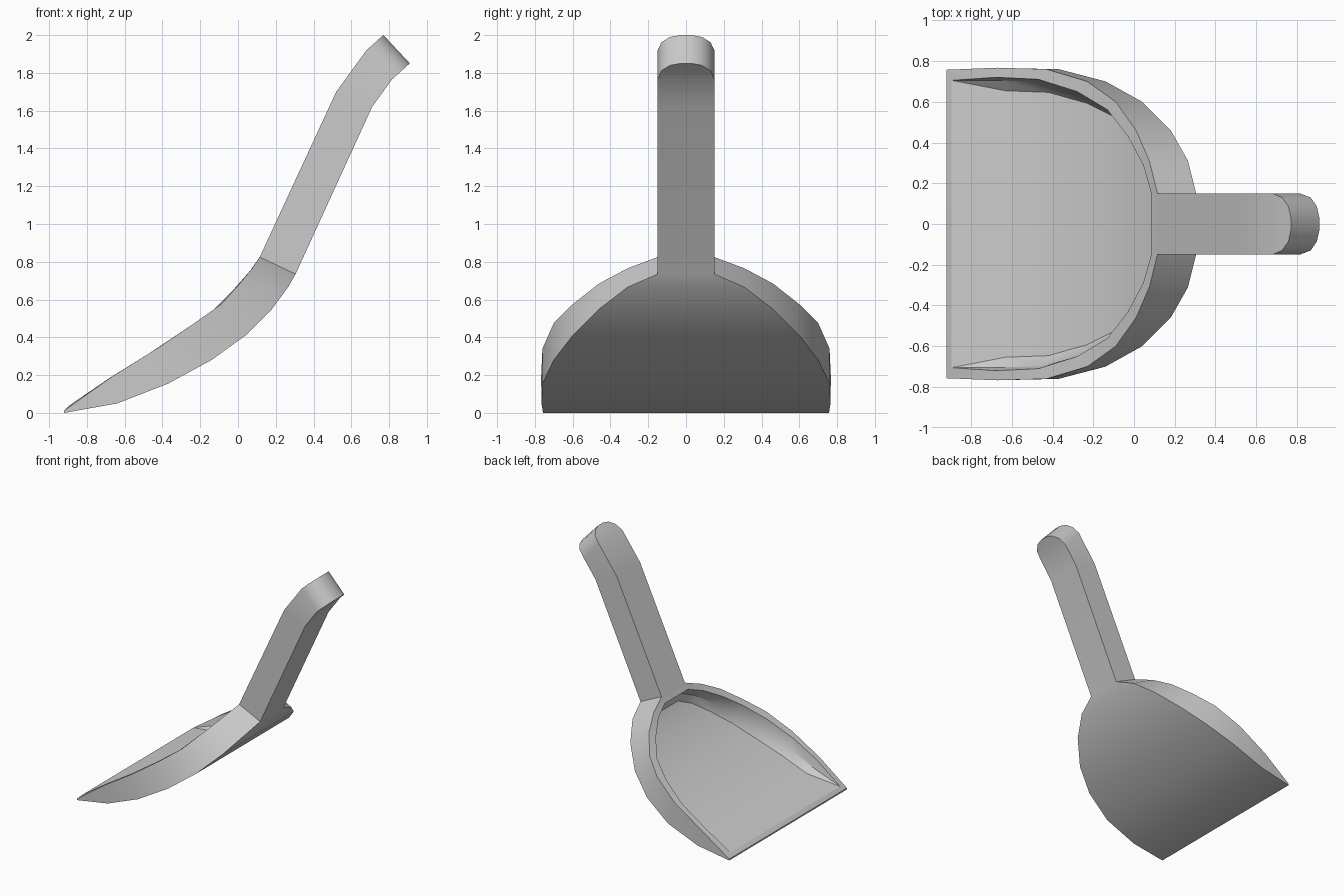
import bpy, bmesh
from mathutils import Vector

if "Cube" in bpy.data.objects:
    bpy.data.objects.remove(bpy.data.objects["Cube"])

# Half outlines (x, y, z) from the front lip round to the handle root
BOTTOM = [(-.92, .757, 0), (-.64, .765, .05), (-.37, .76, .155), (-.14, .70, .28),
          (.04, .60, .41), (.18, .46, .55), (.265, .31, .665), (.305, .15, .735)]
RIM = [(-.92, .757, .012), (-.67, .767, .19), (-.43, .76, .34), (-.23, .70, .475),
       (-.09, .60, .575), (.01, .46, .685), (.075, .31, .765), (.115, .15, .825)]
INNER = [(-.895, .705, .038), (-.68, .72, .185), (-.47, .71, .315), (-.28, .65, .44),
         (-.13, .56, .545), (-.03, .43, .645), (.045, .29, .725), (.085, .15, .78)]
# Handle stations: upper x, z, lower x, z, half width
HANDLE = [(.52, 1.70, .71, 1.62, .15), (.68, 1.92, .815, 1.765, .15),
          (.727, 1.962, .867, 1.812, .13), (.758, 1.99, .898, 1.84, .085),
          (.77, 2.0, .91, 1.85, .03)]

bm = bmesh.new()


def u_loop(half):
    """Vertices along the half outline, then back along its mirror image."""
    pts = [Vector(p) for p in half]
    pts += [Vector((p.x, -p.y, p.z)) for p in reversed(pts)]
    return [bm.verts.new(p) for p in pts]


def bridge(a, b, skip=None):
    for i in range(len(a) - 1):
        if i != skip:
            bm.faces.new((a[i], a[i + 1], b[i + 1], b[i]))


def fill_across(loop):
    """Cross strips joining each side of an outline to its mirror."""
    n = len(loop)
    for i in range(n // 2 - 1):
        bm.faces.new((loop[i], loop[i + 1], loop[n - 2 - i], loop[n - 1 - i]))


def sunk(frac, inset):
    """Cavity outline pushed down the wall direction and drawn inwards."""
    centre = Vector((-.35, 0, .17))
    out = [INNER[0]]
    for b, r, p in list(zip(BOTTOM, RIM, INNER))[1:]:
        q = Vector(p) + (Vector(b) - Vector(r)) * frac
        out.append(tuple(q.lerp(centre, inset)))
    return out


# Pan shell: underside, outer wall, rim, cavity wall and floor
bottom, rim, inner = u_loop(BOTTOM), u_loop(RIM), u_loop(INNER)
wall, floor = u_loop(sunk(.45, .02)), u_loop(sunk(.72, .09))
mid = len(BOTTOM) - 1
bridge(bottom, rim, skip=mid)      # leave the handle root open
bridge(rim, inner)
bridge(inner, wall)
bridge(wall, floor)
fill_across(bottom)
fill_across(floor)

# Front lip
bm.faces.new((bottom[0], bottom[-1], rim[-1], rim[0]))
bm.faces.new((rim[0], rim[-1], inner[-1], inner[0]))

# Handle lofted from the open root
ring = [rim[mid], rim[mid + 1], bottom[mid + 1], bottom[mid]]
for ux, uz, lx, lz, w in HANDLE:
    new = [bm.verts.new(p) for p in
           ((ux, w, uz), (ux, -w, uz), (lx, -w, lz), (lx, w, lz))]
    for i in range(4):
        j = (i + 1) % 4
        bm.faces.new((ring[i], ring[j], new[j], new[i]))
    ring = new
bm.faces.new(ring)

# Weld, since the cavity loops share their front corners
bmesh.ops.remove_doubles(bm, verts=bm.verts[:], dist=.0005)
bmesh.ops.recalc_face_normals(bm, faces=bm.faces[:])
mesh = bpy.data.meshes.new("dustpan")
bm.to_mesh(mesh)
bm.free()
pan = bpy.data.objects.new("dustpan", mesh)
bpy.context.collection.objects.link(pan)
bpy.context.view_layer.objects.active = pan
pan.select_set(True)
bpy.ops.object.shade_smooth_by_angle(angle=.6)
